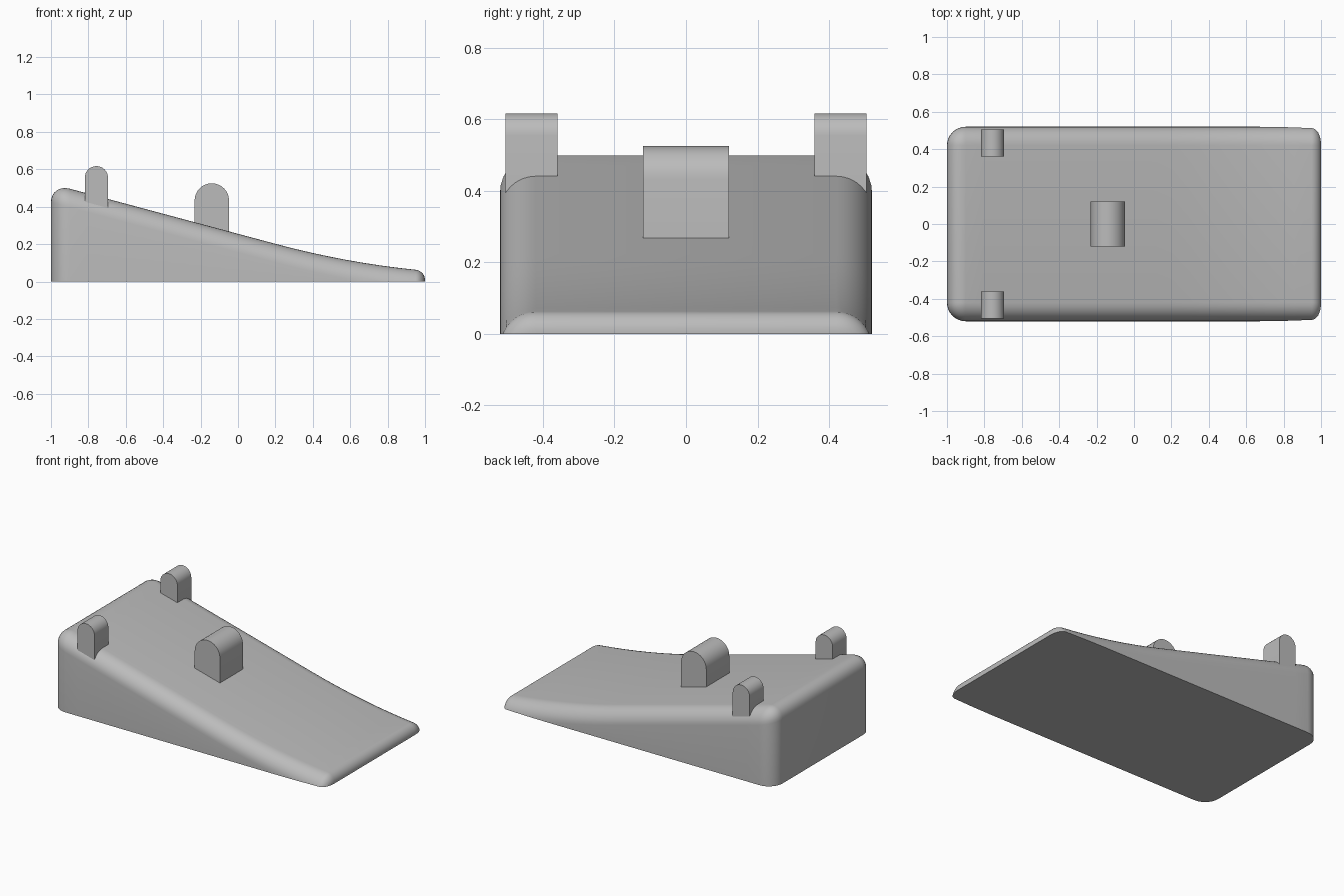
import bpy, bmesh
from math import cos, sin, pi, radians
from mathutils import Vector

cube = bpy.data.objects.get("Cube")
if cube:
    bpy.data.objects.remove(cube, do_unlink=True)

grey = bpy.data.materials.new("plain grey")
grey.use_nodes = True
COLOUR = (0.5, 0.5, 0.5, 1)
grey.diffuse_color = COLOUR
grey.node_tree.nodes["Principled BSDF"].inputs["Base Color"].default_value = COLOUR


def finish(bm, name):
    bmesh.ops.recalc_face_normals(bm, faces=bm.faces)
    mesh = bpy.data.meshes.new(name)
    bm.to_mesh(mesh)
    bm.free()
    mesh.materials.append(grey)
    ob = bpy.data.objects.new(name, mesh)
    bpy.context.collection.objects.link(ob)
    bpy.ops.object.select_all(action='DESELECT')
    ob.select_set(True)
    bpy.context.view_layer.objects.active = ob
    bpy.ops.object.shade_smooth_by_angle(angle=radians(30))
    return ob


def height(x):
    """Straight slope that flattens towards the low end."""
    return 0.255 - 0.268 * x + 0.111 * max(0, x - 0.2) ** 2


# Wedge body: rounded outline, lofted over the edge fillet
EDGE, TIP, SEG = 0.1, 0.05, 8
LEFT, RIGHT, SIDE = -1 + EDGE, 1 - TIP, 0.52 - EDGE

half = []  # (centre x, offset x, offset y, fillet radius)
for i in range(SEG + 1):
    t = pi / 2 * i / SEG
    half.append((LEFT, -EDGE * cos(t), -EDGE * sin(t), EDGE))
for i in range(1, 20):
    half.append((LEFT + (RIGHT - LEFT) * i / 20, 0, -EDGE, EDGE))
for i in range(SEG + 1):
    t = pi / 2 * i / SEG
    half.append((RIGHT, TIP * sin(t), -EDGE * cos(t), TIP + (EDGE - TIP) * cos(t) ** 2))


def ring(bm, a, bottom=False):
    points = []
    for cx, ox, oy, r in half:
        x, y = cx + ox * cos(a), -SIDE + oy * cos(a)
        z = -0.2 if bottom else height(x) - r * (1 - sin(a))
        points.append(Vector((x, y, z)))
    points += [Vector((p.x, -p.y, p.z)) for p in reversed(points)]
    return [bm.verts.new(p) for p in points]


bm = bmesh.new()
rings = [ring(bm, pi / 2 * (1 - k / SEG)) for k in range(SEG + 1)]
rings.append(ring(bm, 0, bottom=True))
n = len(rings[0])
for upper, lower in zip(rings, rings[1:]):
    for i in range(n):
        j = (i + 1) % n
        bm.faces.new((upper[i], lower[i], lower[j], upper[j]))
top = rings[0]
for i in range(n // 2 - 1):
    bm.faces.new((top[i], top[i + 1], top[n - 2 - i], top[n - 1 - i]))
bmesh.ops.remove_doubles(bm, verts=bm.verts, dist=0.0001)

# Flat underside
cut = bmesh.ops.bisect_plane(bm, geom=bm.verts[:] + bm.edges[:] + bm.faces[:],
                             plane_co=(0, 0, 0), plane_no=(0, 0, 1), clear_inner=True)
rim = [e for e in cut["geom_cut"] if isinstance(e, bmesh.types.BMEdge)]
bmesh.ops.contextual_create(bm, geom=rim)
finish(bm, "wedge_body")


def peg(name, x, r, y0, y1, top_z, sink):
    """Round-topped block across the slope, with its foot sunk into it."""
    arc = [(x + r * cos(pi * i / 16), top_z - r + r * sin(pi * i / 16)) for i in range(17)]
    profile = [(x - r, height(x - r) - sink), (x + r, height(x + r) - sink)] + arc
    bm = bmesh.new()
    face = bm.faces.new([bm.verts.new((px, y0, pz)) for px, pz in profile])
    out = bmesh.ops.extrude_face_region(bm, geom=[face])
    moved = [v for v in out["geom"] if isinstance(v, bmesh.types.BMVert)]
    bmesh.ops.translate(bm, verts=moved, vec=(0, y1 - y0, 0))
    finish(bm, name)


peg("centre_peg", -0.14, 0.092, -0.12, 0.12, 0.525, 0.02)
peg("front_peg", -0.757, 0.062, -0.505, -0.36, 0.617, 0.06)
peg("back_peg", -0.757, 0.062, 0.36, 0.505, 0.617, 0.06)
